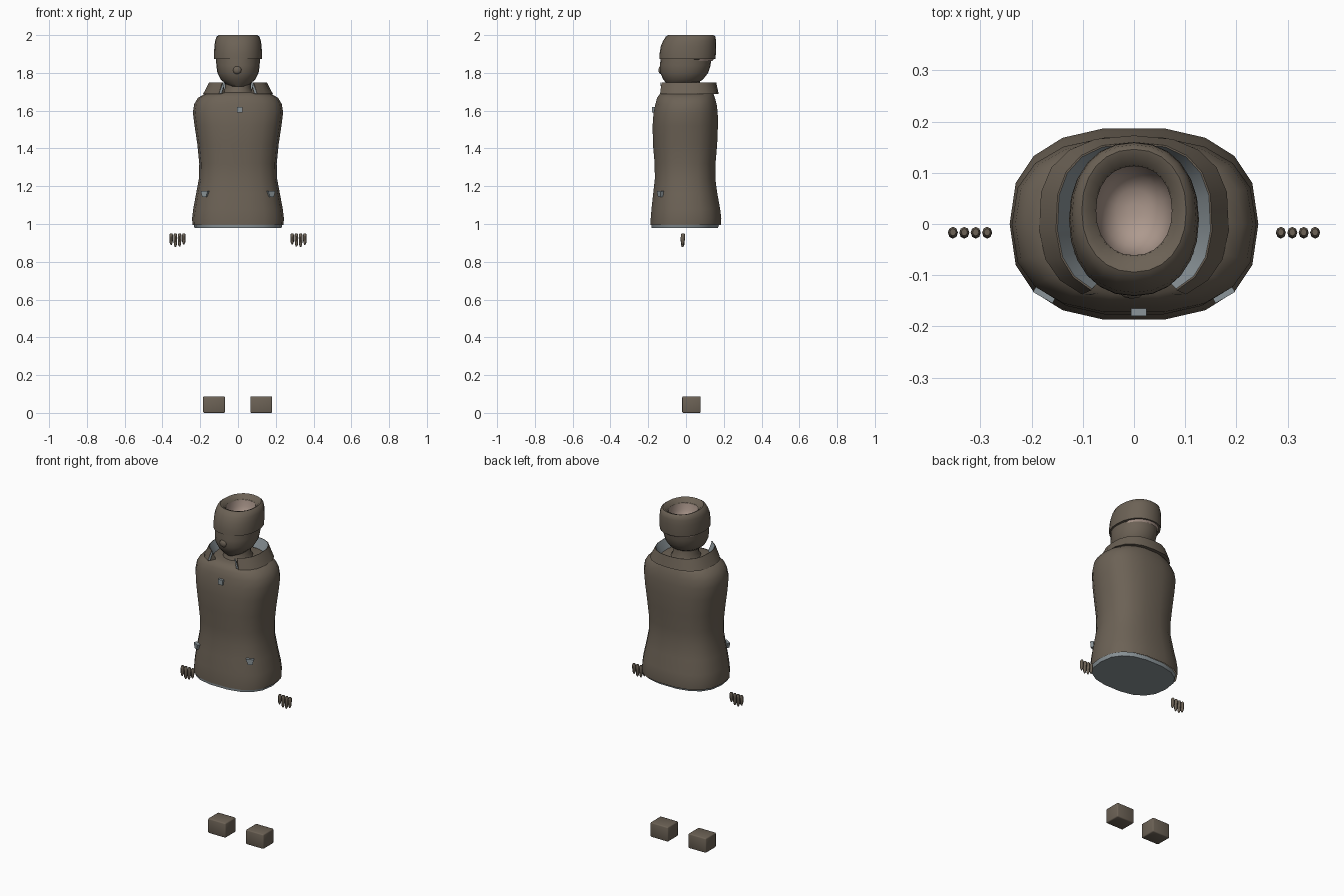
import bpy, bmesh, math
from mathutils import Vector, Matrix

if "Cube" in bpy.data.objects:
    bpy.data.objects.remove(bpy.data.objects["Cube"])


def material(name, rgb):
    m = bpy.data.materials.new(name)
    m.diffuse_color = (*rgb, 1)
    m.use_nodes = True
    m.node_tree.nodes["Principled BSDF"].inputs["Base Color"].default_value = m.diffuse_color
    return m


BROWN = material("dark brown", (0.15, 0.122, 0.092))
GREY = material("cool grey", (0.26, 0.30, 0.32))
SKIN = material("pale skin", (0.42, 0.32, 0.27))


def finish(name, bm, mats, angle=40):
    me = bpy.data.meshes.new(name)
    bm.to_mesh(me)
    bm.free()
    for m in mats:
        me.materials.append(m)
    me.shade_smooth()
    me.set_sharp_from_angle(angle=math.radians(angle))
    ob = bpy.data.objects.new(name, me)
    bpy.context.collection.objects.link(ob)
    return ob


def ring_point(a, rx, ry, cy, z, p):
    c, s = math.cos(a), math.sin(a)
    return (rx * math.copysign(abs(c) ** p, c),
            cy + ry * math.copysign(abs(s) ** p, s), z)


def loft(name, rings, mats, n=18, p=0.8, start=False, end=False,
         rule=lambda i: 0, gap=0.0, angle=40):
    """Join rings of (z, rx, ry, cy); gap leaves an opening at the front."""
    bm = bmesh.new()
    closed = gap == 0
    if closed:
        angles = [2 * math.pi * k / n for k in range(n)]
    else:
        angles = [-math.pi / 2 + gap + (2 * math.pi - 2 * gap) * k / (n - 1) for k in range(n)]
    rows = [[bm.verts.new(ring_point(a, rx, ry, cy, z, p)) for a in angles]
            for z, rx, ry, cy in rings]
    for i in range(len(rows) - 1):
        for k in range(n if closed else n - 1):
            j = (k + 1) % n
            f = bm.faces.new((rows[i][k], rows[i][j], rows[i + 1][j], rows[i + 1][k]))
            f.material_index = rule(i)
    if start:
        bm.faces.new(rows[0][::-1]).material_index = rule(0)
    if end:
        bm.faces.new(rows[-1]).material_index = rule(len(rows) - 2)
    if not closed and len(rows) > 3:
        # Close both ends of an open band whose last ring repeats the first
        bm.faces.new([r[0] for r in rows[:-1]])
        bm.faces.new([r[-1] for r in rows[:-1]][::-1])
    return finish(name, bm, mats, angle)


def box(name, center, size, mat, bevel=0.0):
    bm = bmesh.new()
    bmesh.ops.create_cube(bm, size=1)
    bmesh.ops.scale(bm, vec=Vector(size), verts=bm.verts)
    if bevel:
        bmesh.ops.bevel(bm, geom=bm.edges[:], offset=bevel, segments=2,
                        affect='EDGES', profile=0.5)
    bm.transform(Matrix.Translation(center))
    return finish(name, bm, [mat], 50)


# Jacket body, closed at the shoulders
loft("jacket_body", [
    (0.995, 0.241, 0.188, -0.001), (1.03, 0.243, 0.189, 0), (1.08, 0.237, 0.184, -0.001),
    (1.16, 0.222, 0.172, -0.004), (1.24, 0.207, 0.162, -0.005), (1.32, 0.205, 0.163, -0.005),
    (1.42, 0.215, 0.172, -0.005), (1.52, 0.230, 0.175, -0.004), (1.59, 0.239, 0.172, -0.002),
    (1.635, 0.232, 0.164, 0), (1.668, 0.212, 0.155, 0), (1.69, 0.175, 0.143, 0.004),
    (1.70, 0.115, 0.115, 0.005)], [BROWN], end=True)

# Grey lining closing the hem
loft("hem_lining", [(0.98, 0.230, 0.178, -0.006), (1.0, 0.236, 0.182, -0.004)],
     [GREY], start=True)

# Open collar: brown outside, grey inside
loft("collar", [(1.687, 0.186, 0.163, 0.01), (1.75, 0.153, 0.152, 0.008),
                (1.75, 0.150, 0.149, 0.008), (1.692, 0.122, 0.128, 0.006),
                (1.687, 0.186, 0.163, 0.01)],
     [BROWN, GREY], n=17, gap=math.radians(28),
     rule=lambda i: 1 if i == 2 else 0, angle=30)
for s in (-1, 1):
    # Thin grey edging on the collar opening
    bm = bmesh.new()
    pts = [(0.070, -0.135, 1.748), (0.080, -0.137, 1.748),
           (0.100, -0.139, 1.692), (0.086, -0.139, 1.692)]
    bm.faces.new([bm.verts.new((s * x, y, z)) for x, y, z in (pts if s < 0 else pts[::-1])])
    finish("collar_edging", bm, [GREY])

# Neck
loft("neck", [(1.69, 0.085, 0.09, 0), (1.72, 0.068, 0.075, 0), (1.78, 0.068, 0.075, 0)],
     [BROWN], p=1)

# Face and lower head
loft("head", [
    (1.728, 0.030, 0.035, -0.055), (1.74, 0.062, 0.075, -0.025), (1.765, 0.092, 0.105, -0.015),
    (1.80, 0.109, 0.127, -0.010), (1.84, 0.115, 0.134, -0.004), (1.90, 0.116, 0.134, 0.002)],
    [BROWN], n=24, p=0.95, start=True)
bm = bmesh.new()
bmesh.ops.create_icosphere(bm, subdivisions=2, radius=1)
bm.transform(Matrix.Translation((-0.004, -0.134, 1.815)) @ Matrix.Diagonal((0.023, 0.012, 0.022, 1)))
finish("nose", bm, [BROWN])

# Hair band with an open crown, and the pale hollow within it
loft("hair", [
    (1.872, 0.112, 0.130, 0.006), (1.874, 0.126, 0.148, 0.007), (1.90, 0.127, 0.149, 0.009),
    (1.94, 0.125, 0.147, 0.013), (1.97, 0.121, 0.140, 0.019), (1.992, 0.113, 0.131, 0.024),
    (2.0, 0.102, 0.120, 0.026), (1.995, 0.090, 0.105, 0.026), (1.975, 0.074, 0.087, 0.026)],
    [BROWN], n=24, p=0.92)
loft("crown_hollow", [
    (1.978, 0.076, 0.089, 0.026), (1.94, 0.072, 0.084, 0.026), (1.90, 0.058, 0.068, 0.026),
    (1.88, 0.035, 0.042, 0.026), (1.875, 0.012, 0.014, 0.026)],
    [SKIN], n=24, p=0.92, end=True)
# Pale strip under the hair at the back
loft("nape_strip", [(1.862, 0.112, 0.128, 0.010), (1.874, 0.116, 0.138, 0.010)],
     [SKIN], n=17, p=0.95, gap=math.radians(115))

# Chest button and hip tabs
box("chest_button", (0.009, -0.168, 1.605), (0.030, 0.024, 0.030), GREY)
for s in (-1, 1):
    bm = bmesh.new()
    outline = [(-0.022, 0.016), (0.022, 0.016), (0.014, -0.016), (-0.010, -0.016)]
    rows = [[bm.verts.new((s * x, y, z)) for x, z in outline] for y in (-0.009, 0.009)]
    bm.faces.new(rows[0])
    bm.faces.new(rows[1][::-1])
    for k in range(4):
        j = (k + 1) % 4
        bm.faces.new((rows[0][k], rows[1][k], rows[1][j], rows[0][j]))
    bmesh.ops.recalc_face_normals(bm, faces=bm.faces)
    bm.transform(Matrix.Translation((s * 0.174, -0.136, 1.16))
                 @ Matrix.Rotation(s * math.radians(30), 4, 'Z'))
    finish("hip_tab", bm, [GREY])

# Four fingertips and a boot heel on each side
for s in (-1, 1):
    for k, low in enumerate((0.889, 0.878, 0.880, 0.892)):
        finger = loft("fingertip", [
            (low, 0.003, 0.004, -0.018), (low + 0.012, 0.008, 0.009, -0.018),
            (0.925, 0.0098, 0.0115, -0.017), (0.944, 0.009, 0.0105, -0.016),
            (0.95, 0.006, 0.007, -0.016)], [BROWN], n=8, p=1, start=True, end=True, angle=50)
        finger.location.x = s * (0.287 + 0.0223 * (3 - k))
    box("boot_heel", (s * 0.125 - 0.002, 0.029, 0.0435), (0.116, 0.098, 0.087), BROWN, bevel=0.006)
